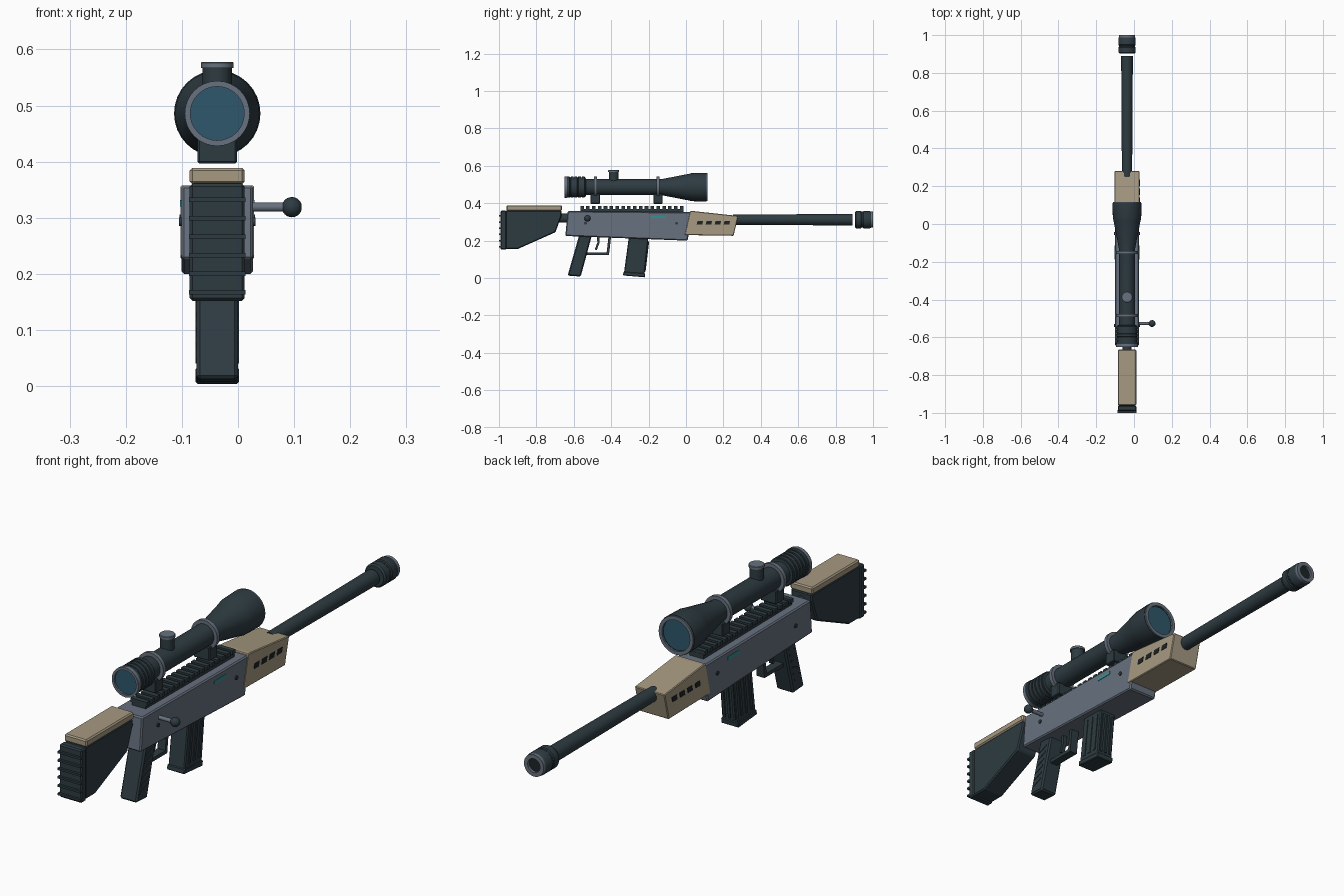
import bpy, bmesh, math
from mathutils import Matrix, Vector

cube = bpy.data.objects.get("Cube")
if cube:
    bpy.data.objects.remove(cube)

CX = -0.037          # centre plane of the body
SCOPE_Z = 0.486
BORE_Z = 0.312


def material(name, rgb):
    m = bpy.data.materials.new(name)
    m.use_nodes = True
    m.diffuse_color = (*rgb, 1)
    m.node_tree.nodes["Principled BSDF"].inputs["Base Color"].default_value = (*rgb, 1)
    return m


dark = material("dark gunmetal", (0.027, 0.044, 0.053))
grey = material("steel grey", (0.135, 0.165, 0.21))
tan = material("sand tan", (0.38, 0.32, 0.22))
glass = material("blue glass", (0.028, 0.095, 0.145))
teal = material("teal marking", (0.03, 0.3, 0.3))
black = material("slot black", (0.012, 0.017, 0.02))


def finish(name, bm, mat, bevel=0.0, smooth=False):
    bmesh.ops.recalc_face_normals(bm, faces=bm.faces)
    if smooth:
        for f in bm.faces:
            f.smooth = True
        for e in bm.edges:
            e.smooth = e.calc_face_angle(0) < math.radians(35)
    me = bpy.data.meshes.new(name)
    bm.to_mesh(me)
    bm.free()
    me.materials.append(mat)
    ob = bpy.data.objects.new(name, me)
    bpy.context.scene.collection.objects.link(ob)
    if bevel:
        mod = ob.modifiers.new("edge bevel", "BEVEL")
        mod.width, mod.segments = bevel, 1
    return ob


def prism(name, pts, width, mat, bevel=0.0, x=CX):
    """Side profile in (y, z), extruded across x."""
    bm = bmesh.new()
    face = bm.faces.new([bm.verts.new((x - width / 2, y, z)) for y, z in pts])
    ext = bmesh.ops.extrude_face_region(bm, geom=[face])
    verts = [v for v in ext["geom"] if isinstance(v, bmesh.types.BMVert)]
    bmesh.ops.translate(bm, verts=verts, vec=(width, 0, 0))
    return finish(name, bm, mat, bevel)


def block(name, y0, y1, z0, z1, width, mat, bevel=0.0, x=CX):
    return prism(name, [(y0, z0), (y1, z0), (y1, z1), (y0, z1)], width, mat, bevel, x)


def lathe(name, profile, centre, mat, axis="y", closed=False, n=32):
    """Spin (distance along axis, radius) points; closed joins the last to the first."""
    bm = bmesh.new()
    rings = [[bm.verts.new((r * math.cos(math.tau * i / n), r * math.sin(math.tau * i / n), d))
              for i in range(n)] for d, r in profile]
    pairs = list(zip(rings, rings[1:])) + ([(rings[-1], rings[0])] if closed else [])
    for a, b in pairs:
        for i in range(n):
            j = (i + 1) % n
            bm.faces.new((a[i], a[j], b[j], b[i]))
    if not closed:
        for ring in (rings[0], rings[-1]):
            bm.faces.new(ring)
    direction = {"x": (1, 0, 0), "y": (0, 1, 0), "z": (0, 0, 1)}[axis]
    turn = Vector((0, 0, 1)).rotation_difference(Vector(direction)).to_matrix().to_4x4()
    bm.transform(Matrix.Translation(centre) @ turn)
    return finish(name, bm, mat, smooth=True)


def tube(name, y0, y1, outer, inner, z, mat):
    return lathe(name, [(y0, inner), (y0, outer), (y1, outer), (y1, inner)],
                 (CX, 0, z), mat, closed=True)


# Receiver
prism("receiver", [(-0.645, 0.225), (0.008, 0.2), (0.04, 0.352), (-0.633, 0.358)],
      0.128, grey, 0.005)

# Handguard
prism("handguard", [(-0.008, 0.23), (0.254, 0.226), (0.28, 0.332), (0.04, 0.358), (0.022, 0.358)],
      0.131, tan, 0.003)

# Matching details on both sides
for side, label in ((-1, "right"), (1, "left")):
    x = CX + side * 0.064
    for i in range(4):
        y = 0.075 + i * 0.048
        prism(f"vent_{label}_{i}", [(y - 0.018, 0.286), (y + 0.012, 0.286),
              (y + 0.017, 0.306), (y - 0.013, 0.306)], 0.007, black, x=x)
    block(f"status_strip_{label}", -0.187, -0.113, 0.32, 0.332, 0.004, teal, x=x)
    for i, y in enumerate((-0.537, -0.05)):
        lathe(f"pin_{label}_{i}", [(-0.004, 0.008), (0.004, 0.008)], (x, y, 0.293),
              dark, "x", n=12)

# Accessory rail
block("rail_base", -0.565, -0.013, 0.35, 0.37, 0.06, dark)
for i in range(18):
    y = -0.565 + i * 0.0313
    block(f"rail_tooth_{i}", y, y + 0.019, 0.368, 0.384, 0.07, dark)

# Stock
prism("stock", [(-0.965, 0.155), (-0.9, 0.155), (-0.698, 0.245), (-0.665, 0.335),
      (-0.665, 0.362), (-0.965, 0.362)], 0.092, dark, 0.005)
block("cheek_rest", -0.96, -0.664, 0.36, 0.389, 0.098, tan, 0.005)
block("butt_pad", -0.991, -0.96, 0.152, 0.361, 0.098, dark, 0.005)
for i in range(6):
    z = 0.163 + i * 0.033
    block(f"butt_ridge_{i}", -1.0, -0.985, z, z + 0.008, 0.1, dark)
lathe("stock_link", [(-0.68, 0.024), (-0.62, 0.024)], (CX, 0, 0.32), dark)

# Pistol grip with slanted grip strips
prism("grip", [(-0.633, 0.013), (-0.563, 0.008), (-0.5, 0.24), (-0.568, 0.24)],
      0.074, dark, 0.006)
for i in range(6):
    z = 0.04 + i * 0.027
    y = -0.598 + (z - 0.02) * 0.28
    prism(f"grip_strip_{i}", [(y - 0.022, z), (y + 0.022, z + 0.016),
          (y + 0.024, z + 0.024), (y - 0.02, z + 0.008)], 0.078, dark)

# Trigger guard and trigger
block("guard_bottom", -0.535, -0.412, 0.122, 0.136, 0.034, dark)
prism("guard_front", [(-0.426, 0.122), (-0.412, 0.122), (-0.4, 0.225), (-0.414, 0.225)],
      0.034, dark)
prism("trigger", [(-0.488, 0.152), (-0.477, 0.15), (-0.462, 0.19), (-0.462, 0.225),
      (-0.476, 0.225), (-0.474, 0.19)], 0.016, dark)

# Magazine with slanted ribs
prism("magazine", [(-0.332, 0.025), (-0.222, 0.02), (-0.2, 0.225), (-0.305, 0.225)],
      0.072, dark, 0.004)
prism("magazine_floor", [(-0.337, 0.014), (-0.22, 0.004), (-0.218, 0.026), (-0.334, 0.034)],
      0.077, dark, 0.003)
for i in range(3):
    y = -0.309 + i * 0.03
    prism(f"magazine_rib_{i}", [(y, 0.045), (y + 0.012, 0.045), (y + 0.03, 0.195),
          (y + 0.018, 0.195)], 0.078, dark)
for side in (-1, 0, 1):
    prism(f"magazine_front_rib_{side + 1}", [(-0.225, 0.035), (-0.216, 0.035),
          (-0.197, 0.195), (-0.206, 0.195)], 0.01, dark, x=CX + side * 0.022)

# Barrel and muzzle brake
lathe("barrel", [(0.25, 0.027), (0.89, 0.031)], (CX, 0, BORE_Z), dark)
lathe("muzzle_brake", [(0.903, 0.04), (0.909, 0.046), (0.935, 0.046), (0.939, 0.043),
      (0.945, 0.043), (0.949, 0.046), (0.982, 0.046), (0.988, 0.043)],
      (CX, 0, BORE_Z), dark)
tube("muzzle_ring", 0.986, 1.0, 0.043, 0.027, BORE_Z, grey)
lathe("bore", [(0.986, 0.028), (0.99, 0.028)], (CX, 0, BORE_Z), black)

# Bolt handle
lathe("bolt_handle", [(0.02, 0.008), (0.09, 0.008)], (0, -0.527, 0.319), grey, "x", n=16)
lathe("bolt_knob", [(-0.018 * math.cos(math.pi * t / 12), 0.018 * math.sin(math.pi * t / 12))
      for t in range(1, 12)], (0.096, -0.527, 0.319), dark, "x", n=20)

# Scope body with ribbed eyepiece
ribs = []
for i in range(5):
    y = -0.636 + i * 0.02
    ribs += [(y, 0.056), (y + 0.014, 0.056), (y + 0.015, 0.052), (y + 0.019, 0.052)]
lathe("scope_body", ribs + [(-0.535, 0.043), (-0.13, 0.043), (0.02, 0.072),
      (0.03, 0.075), (0.1, 0.077)], (CX, 0, SCOPE_Z), dark)
tube("eyepiece_rim", -0.65, -0.635, 0.058, 0.048, SCOPE_Z, grey)
lathe("eyepiece_lens", [(-0.643, 0.049), (-0.635, 0.049)], (CX, 0, SCOPE_Z), glass)
tube("objective_shell", 0.099, 0.11, 0.077, 0.06, SCOPE_Z, dark)
tube("objective_rim", 0.109, 0.116, 0.075, 0.061, SCOPE_Z, grey)
lathe("objective_lens", [(0.1, 0.062), (0.108, 0.062)], (CX, 0, SCOPE_Z), glass)

# Scope mounts and adjustment turret
for i, y in enumerate((-0.485, -0.15)):
    tube(f"scope_ring_{i}", y - 0.008, y + 0.008, 0.057, 0.04, SCOPE_Z, grey)
    block(f"scope_mount_{i}", y - 0.025, y + 0.025, 0.397, 0.45, 0.07, dark, 0.003)
lathe("turret", [(0.52, 0.026), (0.569, 0.026)], (CX, -0.387, 0), dark, "z")
lathe("turret_cap", [(0.567, 0.029), (0.576, 0.029), (0.578, 0.027)],
      (CX, -0.387, 0), grey, "z")
